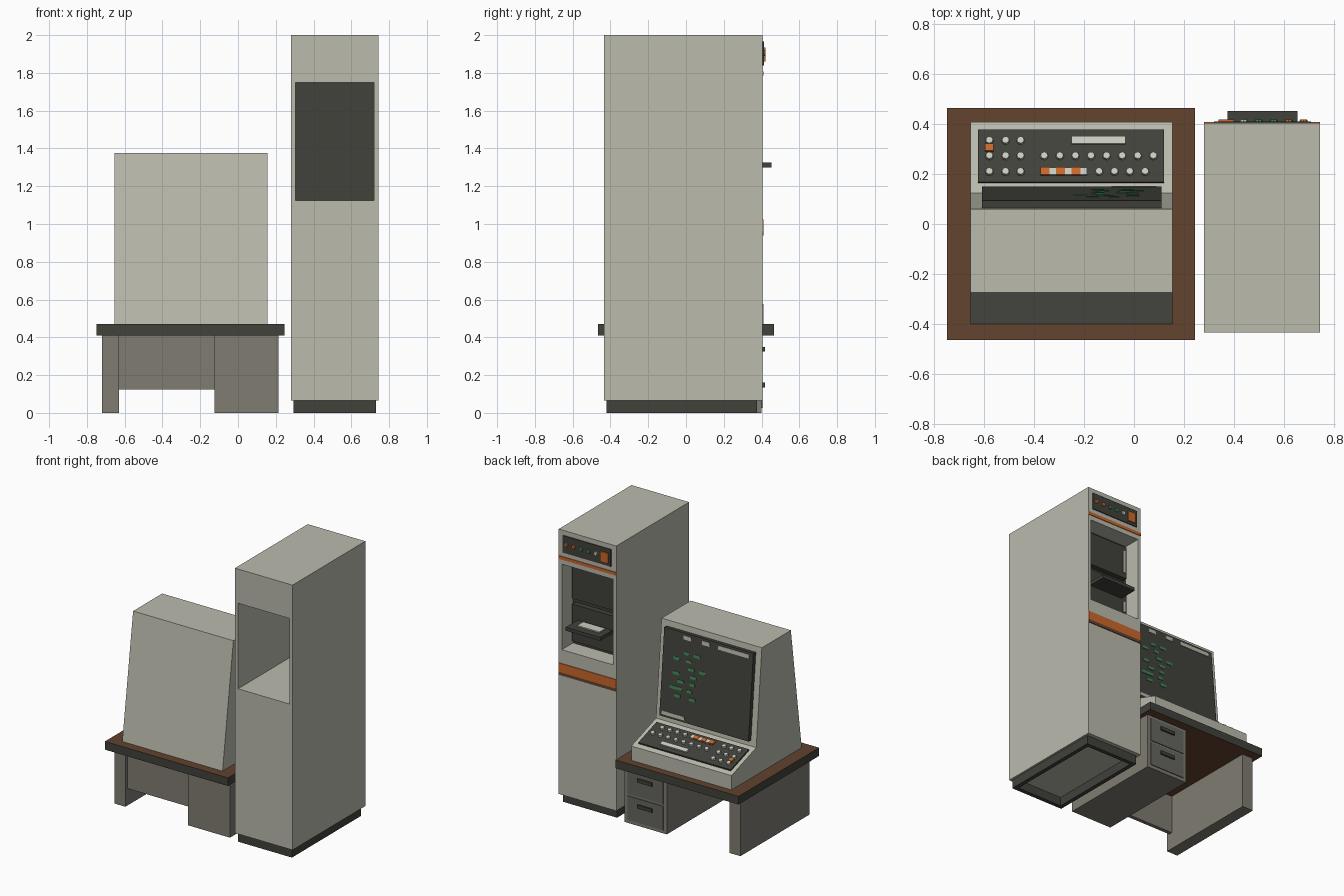
import bpy, bmesh
from mathutils import Matrix, Vector

if "Cube" in bpy.data.objects:
    bpy.data.objects.remove(bpy.data.objects["Cube"])


def material(name, r, g, b):
    m = bpy.data.materials.new(name)
    m.diffuse_color = (r, g, b, 1)
    m.use_nodes = True
    m.node_tree.nodes["Principled BSDF"].inputs["Base Color"].default_value = m.diffuse_color
    return m


LIGHT = material("warm_grey", .50, .495, .42)
DARK = material("charcoal", .052, .054, .044)
BROWN = material("wood_brown", .122, .056, .028)
DESK = material("taupe", .215, .20, .168)
MID = material("mid_grey", .13, .13, .115)
ORANGE = material("orange", .60, .138, .024)
GREEN = material("green", .05, .23, .09)
WHITE = material("off_white", .60, .60, .53)


def finish(name, bm, *mats):
    bmesh.ops.recalc_face_normals(bm, faces=bm.faces)
    me = bpy.data.meshes.new(name)
    bm.to_mesh(me)
    bm.free()
    for m in mats:
        me.materials.append(m)
    ob = bpy.data.objects.new(name, me)
    bpy.context.collection.objects.link(ob)
    return ob


def boxes(name, mat, items, M=Matrix()):
    """Each item is x0, x1, y0, y1, z0, z1 in the frame M."""
    bm = bmesh.new()
    for x0, x1, y0, y1, z0, z1 in items:
        T = Matrix.Translation(((x0 + x1) / 2, (y0 + y1) / 2, (z0 + z1) / 2))
        S = Matrix.Diagonal((x1 - x0, y1 - y0, z1 - z0, 1))
        bmesh.ops.create_cube(bm, size=1, matrix=M @ T @ S)
    return finish(name, bm, mat)


def discs(name, mat, points, r, h, base, M):
    bm = bmesh.new()
    for u, v in points:
        bmesh.ops.create_cone(bm, cap_ends=True, segments=8, radius1=r, radius2=r * .85,
                              depth=h, matrix=M @ Matrix.Translation((u, v, base + h / 2)))
    return finish(name, bm, mat)


def tube(name, mat, outer, inner, d0, d1, place):
    """Rectangular ring, run from d0 to d1; place maps (a, b, d) to a point."""
    def loop(r, d):
        a0, a1, b0, b1 = r
        return [bm.verts.new(place(a, b, d)) for a, b in ((a0, b0), (a1, b0), (a1, b1), (a0, b1))]
    bm = bmesh.new()
    loops = [loop(outer, d0), loop(outer, d1), loop(inner, d1), loop(inner, d0)]
    for k in range(4):
        p, q = loops[k], loops[(k + 1) % 4]
        for i in range(4):
            j = (i + 1) % 4
            bm.faces.new((p[i], p[j], q[j], q[i]))
    return finish(name, bm, mat)


def frame(origin, xdir, ydir):
    x, y = Vector(xdir).normalized(), Vector(ydir).normalized()
    M = Matrix((x, y, x.cross(y))).transposed().to_4x4()
    M.translation = origin
    return M


# ---- tall cabinet, with a tunnel through it for the drive bay
tube("cabinet_body", LIGHT, (.28, .745, .065, 2), (.305, .72, 1.125, 1.75),
     -.435, .405, lambda a, b, d: (a, d, b))
tube("cabinet_plinth", DARK, (.295, .73, -.42, .375), (.325, .70, -.39, .345),
     0, .065, lambda a, b, d: (a, b, d))
boxes("cabinet_orange_stripes", ORANGE, [(.28, .745, .405, .41, 1.785, 1.808),
                                         (.28, .745, .405, .41, .96, 1.025)])
boxes("cabinet_brown_stripe", BROWN, [(.28, .745, .405, .41, .938, .96)])
boxes("control_panel", DARK, [(.32, .71, .405, .412, 1.84, 1.965)])
boxes("power_switch", ORANGE, [(.338, .40, .412, .42, 1.86, 1.935)])
face = frame((0, .412, 0), (-1, 0, 0), (0, 0, 1))
for nm, mat, xs in (("orange_lamps", ORANGE, (.68, .62)), ("green_lamps", GREEN, (.56, .50)),
                    ("white_lamp", WHITE, (.44,))):
    discs(nm, mat, [(-x, 1.905) for x in xs], .016, .008, 0, face)

# ---- drive in the bay
boxes("drive_back_panel", DARK, [(.305, .72, .25, .275, 1.125, 1.75)])
boxes("drive_modules", DARK, [(.33, .70, .275, .315, 1.47, 1.715),
                              (.33, .70, .275, .315, 1.16, 1.43)])
boxes("drive_trim", LIGHT, [(.342, .362, .315, .32, 1.51, 1.68),
                            (.342, .362, .315, .32, 1.20, 1.28)])
boxes("drive_shelf", DARK, [(.375, .655, .30, .453, 1.30, 1.325)])
boxes("shelf_plate", WHITE, [(.42, .60, .33, .40, 1.325, 1.333)])

# ---- desk: brown faces with dark edges
top = boxes("desk_top", BROWN, [(-.75, .245, -.465, .465, .41, .47)])
top.data.materials.append(DARK)
for p in top.data.polygons:
    p.material_index = 0 if abs(p.normal.z) > .5 else 1
boxes("desk_side_leg", DESK, [(-.72, -.63, -.40, .40, 0, .41)])
boxes("desk_pedestal", DESK, [(-.125, .215, -.40, .40, 0, .41)])
boxes("desk_modesty_panel", DESK, [(-.63, -.125, -.378, -.35, .125, .41)])
boxes("drawer_fronts", MID, [(-.10, .19, .40, .406, z, z + .175) for z in (.025, .215)])
boxes("drawer_handles", DARK, [(-.015, .105, .406, .418, z, z + .025) for z in (.135, .325)])

# ---- terminal housing, side profile run along x
profile = [(-.40, .47), (.41, .47), (.41, .575), (.125, .67), (.06, 1.375), (-.275, 1.375)]
bm = bmesh.new()
f = bm.faces.new([bm.verts.new((-.655, y, z)) for y, z in profile])
ext = bmesh.ops.extrude_face_region(bm, geom=[f])
bmesh.ops.translate(bm, vec=(.81, 0, 0),
                    verts=[v for v in ext["geom"] if isinstance(v, bmesh.types.BMVert)])
finish("terminal_housing", bm, LIGHT)

# ---- screen, on the leaning front (u = -x, v = up the slope)
S = frame((0, .125, .67), (-1, 0, 0), (0, -.065, .705))
boxes("screen", DARK, [(-.11, .61, .04, .665, 0, .03)], S)
boxes("screen_trim", LIGHT, [(.33, .58, .62, .648, .03, .033), (.20, .26, .62, .648, .03, .033),
                             (.05, .11, .62, .648, .03, .033), (-.09, .09, .055, .08, .03, .033)], S)
rows = [[(.06, .10), (.14, .19)], [(-.02, .03), (.08, .12)], [(.10, .15), (.19, .24)],
        [(-.02, .03), (.12, .17)], [(.02, .07), (.12, .16)], [(-.04, .06), (.10, .14)],
        [(.0, .05), (.12, .17)]]
boxes("screen_marks", GREEN, [(a, b, .515 - i * .052, .537 - i * .052, .03, .034)
                              for i, row in enumerate(rows) for a, b in row], S)

# ---- keyboard, on the sloping shelf (u = x, v = down the slope)
K = frame((0, .125, .67), (1, 0, 0), (0, .285, -.095))


def down(y):
    return (y - .125) / .949


boxes("keyboard_plate", DARK, [(-.625, .12, down(.165), down(.375), 0, .012)], K)
pad = [(x, down(y)) for x in (-.58, -.515, -.455) for y in (.205, .268, .33)]
upper = [(-.36 + .0625 * i, down(.268)) for i in range(8)]
lower = [(-.14 + .0615 * i, down(.205)) for i in range(4)]
discs("round_keys", WHITE, pad + upper + lower, .017, .014, .012, K)
boxes("space_bar", WHITE, [(-.25, -.035, down(.315), down(.345), .012, .024)], K)
v0, v1 = down(.19), down(.22)
boxes("orange_keys", ORANGE, [(x, x + .037, v0, v1, .012, .026) for x in (-.375, -.313, -.251)]
      + [(-.597, -.563, down(.286), down(.314), .012, .026)], K)
boxes("white_key_gaps", WHITE, [(x, x + .025, v0, v1, .012, .024) for x in (-.338, -.276, -.214)], K)
